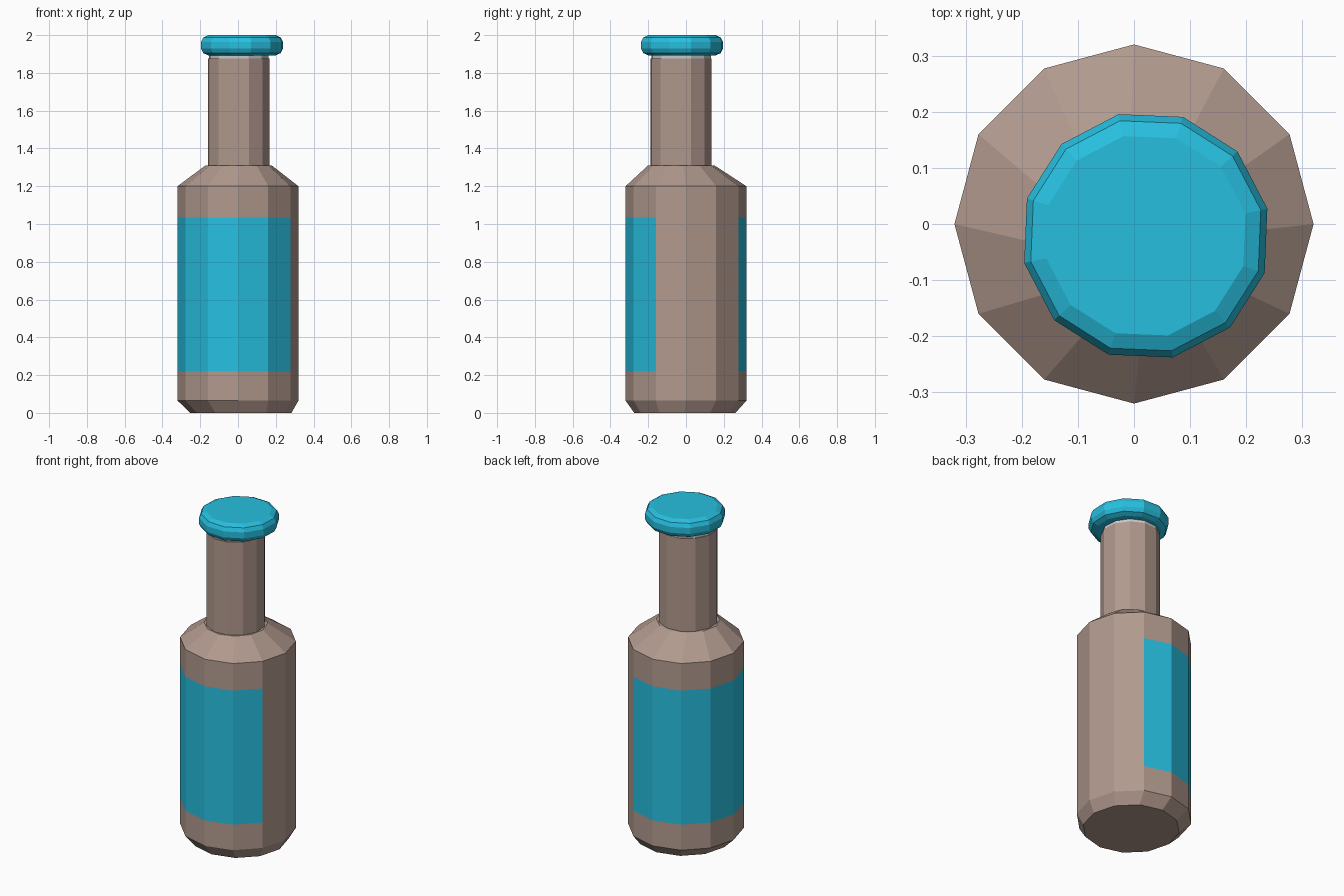
import bpy, bmesh
from math import cos, sin, radians

if "Cube" in bpy.data.objects:
    bpy.data.objects.remove(bpy.data.objects["Cube"])

SIDES = 12


def material(name, rgb):
    m = bpy.data.materials.new(name)
    m.diffuse_color = (*rgb, 1)
    m.use_nodes = True
    m.node_tree.nodes["Principled BSDF"].inputs["Base Color"].default_value = m.diffuse_color
    return m


def loft(name, rings, mats, paint=None):
    """Join stacked 12-sided rings (z, radius, cx, cy, turn) and close both ends."""
    bm = bmesh.new()
    loops = []
    for z, r, cx, cy, turn in rings:
        angles = [radians(turn + 360 * i / SIDES) for i in range(SIDES)]
        loops.append([bm.verts.new((cx + r * cos(a), cy + r * sin(a), z)) for a in angles])
    for row, (lo, hi) in enumerate(zip(loops, loops[1:])):
        for i in range(SIDES):
            j = (i + 1) % SIDES
            f = bm.faces.new((lo[i], lo[j], hi[j], hi[i]))
            if paint and paint(row, i):
                f.material_index = 1
    bm.faces.new(loops[0][::-1])
    bm.faces.new(loops[-1])
    bmesh.ops.recalc_face_normals(bm, faces=bm.faces)
    me = bpy.data.meshes.new(name)
    bm.to_mesh(me)
    bm.free()
    for m in mats:
        if m:
            me.materials.append(m)
    ob = bpy.data.objects.new(name, me)
    bpy.context.collection.objects.link(ob)
    return ob


brown = material("brown_glass", (0.44, 0.32, 0.27))
blue = material("blue_label", (0.02, 0.52, 0.74))

# Body with base bevel and shoulder; the label wraps nine of the twelve sides
loft("body", [
    (0.00, 0.268, 0.015, -0.006, 0),
    (0.065, 0.32, 0, 0, 0),
    (0.22, 0.32, 0, 0, 0),
    (1.035, 0.32, 0, 0, 0),
    (1.20, 0.32, 0, 0, 0),
    (1.31, 0.176, 0.003, -0.025, 3),
], [brown, blue], lambda row, i: row == 2 and 2 <= i <= 10)

# Neck, slightly off centre
loft("neck", [(z, 0.165, 0.004, -0.027, 19) for z in (1.27, 1.875)], [brown])

# Pale liner between neck and cap
loft("cap_liner", [(z, 0.16, 0.004, -0.025, 19) for z in (1.87, 1.91)], [None])

# Rounded cap
cap_profile = [(1.892, 0.15), (1.892, 0.182), (1.905, 0.21), (1.928, 0.222),
               (1.964, 0.222), (1.987, 0.21), (2.0, 0.182)]
loft("cap", [(z, r, 0.021, -0.021, 12.6) for z, r in cap_profile], [blue])
